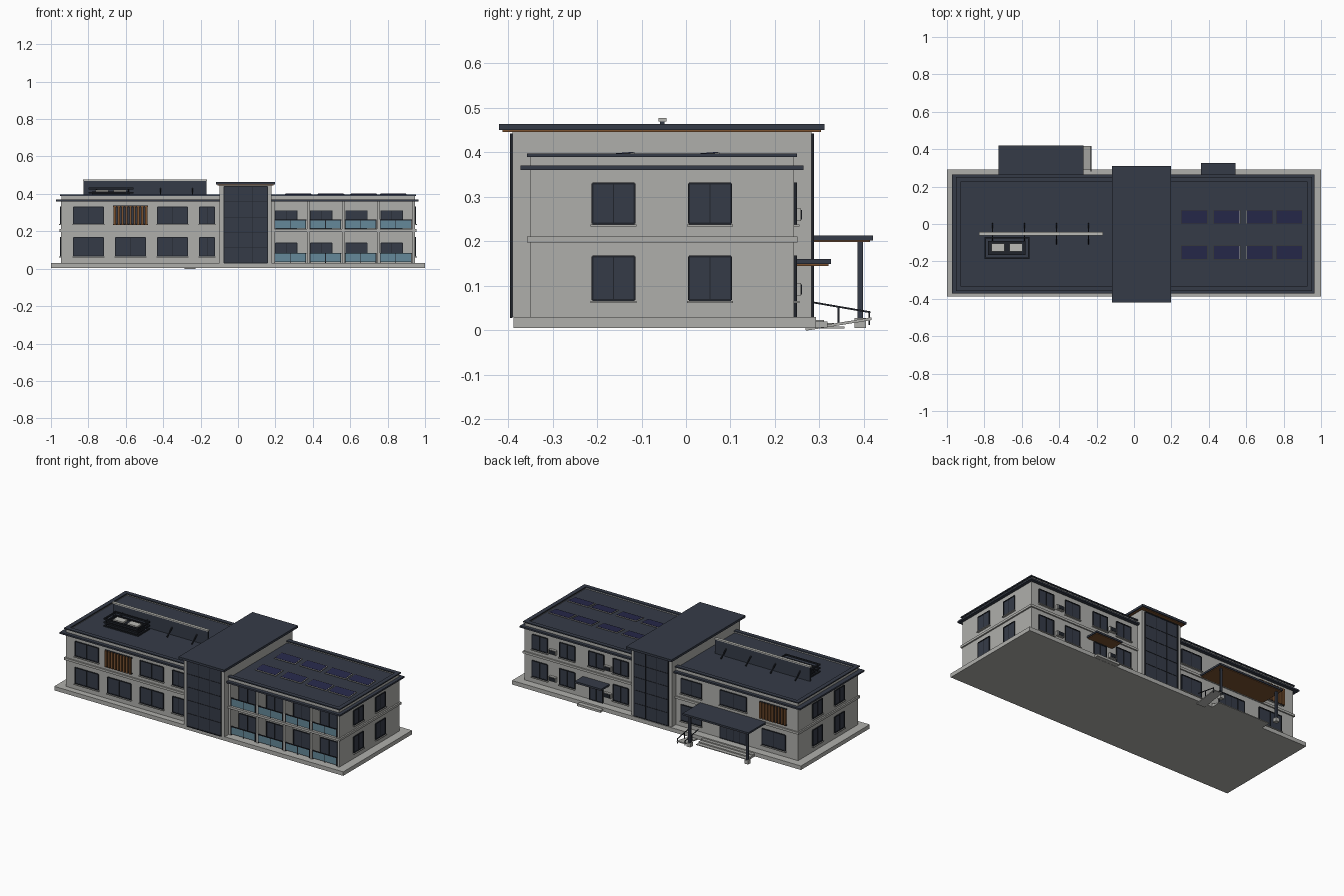
import bpy
import bmesh
from mathutils import Matrix, Vector

default_cube = bpy.data.objects.get("Cube")
if default_cube:
    bpy.data.objects.remove(default_cube)


def material(name, r, g, b):
    mat = bpy.data.materials.new(name)
    mat.use_nodes = True
    mat.diffuse_color = (r, g, b, 1)
    shader = mat.node_tree.nodes["Principled BSDF"]
    shader.inputs["Base Color"].default_value = (r, g, b, 1)
    shader.inputs["Roughness"].default_value = 0.8
    return mat


plaster = material("plaster", .43, .43, .41)
slate = material("slate", .036, .044, .064)
trim = material("dark trim", .014, .017, .024)
timber = material("timber", .2, .085, .03)
railing_glass = material("railing glass", .13, .25, .32)
solar_blue = material("solar blue", .02, .022, .07)
pale_metal = material("pale metal", .5, .5, .47)


class Part:
    """Collects boxes into one named object of one colour."""

    def __init__(self, name, mat):
        self.name, self.mat, self.bm = name, mat, bmesh.new()

    def box(self, x, y, z, matrix=None):
        size = Vector((x[1] - x[0], y[1] - y[0], z[1] - z[0]))
        centre = Vector((x[0] + x[1], y[0] + y[1], z[0] + z[1])) / 2
        place = Matrix.Translation(centre)
        if matrix:
            place = place @ matrix
        place = place @ Matrix.Diagonal(size.to_4d())
        bmesh.ops.create_cube(self.bm, size=1, matrix=place)

    def ring(self, x, y, z, width):
        """Four bars around a rectangle."""
        for edge in ((y[0], y[0] + width), (y[1] - width, y[1])):
            self.box(x, edge, z)
        inner = (y[0] + width, y[1] - width)
        for edge in ((x[0], x[0] + width), (x[1] - width, x[1])):
            self.box(edge, inner, z)

    def finish(self):
        mesh = bpy.data.meshes.new(self.name)
        self.bm.to_mesh(mesh)
        self.bm.free()
        mesh.materials.append(self.mat)
        obj = bpy.data.objects.new(self.name, mesh)
        bpy.context.collection.objects.link(obj)


def around(centre, half):
    return (centre - half, centre + half)


# Main dimensions
FRONT, BACK, SIDE = -.35, .243, .946
RECESS = FRONT + .08
TOWER_X, TOWER_Y = (-.1, .18), (-.39, .282)
GROUND, EAVE = .03, .36
UPPER, LOWER = (.24, .33), (.068, .166)
BAYS = [.185 + .188 * i for i in range(5)]

# Plinth, wings and tower
plinth = Part("plinth", plaster)
plinth.box((-1, 1), (-.388, .292), (.005, GROUND))
plinth.finish()

walls = Part("wing_walls", plaster)
walls.box((-SIDE, 0), (FRONT, BACK), (GROUND, EAVE))
walls.box((0, SIDE), (RECESS, BACK), (GROUND, EAVE))
walls.finish()

tower = Part("tower", plaster)
tower.box(TOWER_X, TOWER_Y, (GROUND, .45))
tower.finish()

# Floor band around the wings
band = Part("floor_band", plaster)
band.box(around(0, .955), (FRONT - .008, BACK + .008), (.197, .211))
band.finish()

# Eaves, parapet, coping and roof deck
eaves = Part("eaves", slate)
eaves.box(around(-.004, .97), (-.372, .264), (EAVE, .37))
eaves.finish()
parapet = Part("parapet", plaster)
parapet.ring(around(0, .945), (FRONT, BACK), (.37, .39), .012)
parapet.finish()
coping = Part("coping", slate)
coping.ring(around(0, .953), (-.358, .25), (.39, .397), .026)
coping.finish()
deck = Part("roof_deck", slate)
deck.box(around(0, .934), (-.339, .232), (.37, .382))
deck.finish()
tower_roof = Part("tower_roof", slate)
tower_roof.box((-.117, .198), (-.42, .311), (.45, .464))
tower_roof.finish()
soffit = Part("tower_soffit", timber)
soffit.box((-.11, .19), (-.413, .304), (.446, .45))
soffit.finish()

# Windows: pane, frame bars and sill on any wall
panes = Part("window_panes", slate)
frames = Part("window_frames", trim)
sills = Part("window_sills", plaster)


def window(wall, axis, side, u, z, mullions=1, rows=1, sill=True):
    """Wall position, its axis, outward sign, span along the wall, heights."""

    def put(part, span, heights, inner, outer):
        depth = tuple(sorted((wall + side * inner, wall + side * outer)))
        if axis == "x":
            part.box(depth, span, heights)
        else:
            part.box(span, depth, heights)

    bar = .0025
    put(panes, u, z, -.002, .003)
    for edge in u:
        put(frames, around(edge, bar), z, 0, .006)
    for edge in z:
        put(frames, u, around(edge, bar), 0, .006)
    for i in range(1, mullions + 1):
        middle = u[0] + (u[1] - u[0]) * i / (mullions + 1)
        put(frames, around(middle, bar / 2), z, 0, .005)
    for i in range(1, rows):
        level = z[0] + (z[1] - z[0]) * i / rows
        put(frames, u, around(level, bar / 2), 0, .005)
    if sill:
        put(sills, (u[0] - .005, u[1] + .005), (z[0] - .007, z[0] - .002), 0, .012)


for z in (UPPER, LOWER):
    # Both end walls
    for side in (-1, 1):
        for y in (-.163, .054):
            window(side * SIDE, "x", side, around(y, .047), z)
    # Front of the plain wing
    for x in (-.8, -.575, -.35):
        window(FRONT, "y", -1, around(x, .08), z)
    window(FRONT, "y", -1, around(-.165, .04), z)
    # Back of the balcony wing
    for x in (.84, .65, .45, .28):
        if z is UPPER or x != .45:
            window(BACK, "y", 1, around(x, .052), z)
    # Back of the plain wing
    window(BACK, "y", 1, around(-.21, .07), z)
    window(BACK, "y", 1, around(-.78, .08), z)
    # Recessed balcony openings
    for x in BAYS[:4]:
        base = z[0] - .025
        window(RECESS, "y", -1, (x + .015, x + .13), (base, base + .095), sill=False)
window(BACK, "y", 1, around(-.5, .09), UPPER)

# Entrance doors and the tower's tall glazing
window(BACK, "y", 1, around(-.5, .09), (GROUND, .16), 3, sill=False)
window(BACK, "y", 1, around(.45, .045), (GROUND, .14), sill=False)
for wall, side in zip(TOWER_Y, (-1, 1)):
    window(wall, "y", side, (-.076, .158), (GROUND, .44), 2, 5, False)
for part in (panes, frames, sills):
    part.finish()

# Timber screens of upright slats
slats = Part("timber_screen_slats", timber)
rails = Part("timber_screen_rails", trim)
for x0, wall, side in ((-.575, FRONT, -1), (-.78, BACK, 1)):
    for i in range(9):
        x = x0 + (i - 4) * .021
        slats.box(around(x, .006), around(wall + side * .014, .006), (.234, .336))
    for z in (.236, .334):
        rails.box(around(x0, .093), around(wall + side * .009, .004), around(z, .003))
slats.finish()
rails.finish()

# Balcony dividers, floors and glass railings
fins = Part("balcony_dividers", plaster)
for x in BAYS:
    fins.box(around(x + .002, .007), (FRONT, RECESS), (GROUND, EAVE))
fins.finish()
glass = Part("balcony_glass", railing_glass)
handrails = Part("balcony_handrails", trim)
for x in BAYS[:4]:
    for z in (GROUND + .007, .214):
        glass.box((x + .011, x + .178), around(FRONT + .004, .002), (z, z + .044))
        handrails.box((x + .009, x + .18), around(FRONT + .004, .004), (z + .044, z + .048))
        for post in (.012, .095, .177):
            handrails.box(around(x + post, .002), around(FRONT + .004, .003), (z - .006, z + .045))
glass.finish()
handrails.finish()

# Back canopies with timber undersides
canopies = Part("canopies", slate)
linings = Part("canopy_linings", timber)
for x, y, z in (((-.725, -.27), .42, .202), ((.358, .543), .326, .149)):
    canopies.box(x, (BACK, y), (z, z + .011))
    linings.box((x[0] + .006, x[1] - .006), (BACK, y - .006), (z - .004, z))
canopies.finish()
linings.finish()
columns = Part("canopy_columns", slate)
footings = Part("column_footings", plaster)
for x in (-.7, -.3):
    columns.box(around(x, .007), around(.392, .006), (.025, .202))
    footings.box(around(x, .013), around(.392, .013), (.005, .028))
columns.finish()
footings.finish()

# Entrance steps, ramp and ramp rails
steps = Part("entrance_steps", plaster)
for i in range(3):
    steps.box((-.68, -.32), (.28, .31 + .023 * i), (.004, .023 - .007 * i))
steps.box((.37, .53), (.28, .318), (.006, .02))
steps.finish()
ramp = Part("entrance_ramp", plaster)
tilt = Matrix.Rotation(.16, 4, "X")
ramp.box((-.285, -.228), (.268, .418), (.011, .017), tilt)
ramp.finish()
ramp_rails = Part("ramp_rails", trim)
for x in (-.283, -.23):
    ramp_rails.box(around(x, .002), (.28, .416), (.05, .054), Matrix.Rotation(-.17, 4, "X"))
    for y, top in ((.343, .053), (.412, .042)):
        ramp_rails.box(around(x, .002), around(y, .002), (.012, top))
ramp_rails.finish()

# Wall mounted cooling units
coolers = Part("wall_coolers", plaster)
grilles = Part("cooler_grilles", trim)
for x in (.745, .365):
    for z in (.26, .092):
        coolers.box(around(x, .024), (BACK, BACK + .016), around(z, .014))
        grilles.box(around(x, .02), (BACK + .015, BACK + .018), around(z, .011))
coolers.finish()
grilles.finish()

# Solar panels in two rows, with pale frames
panels = Part("solar_panels", solar_blue)
panel_frames = Part("solar_frames", pale_metal)
lean = Matrix.Rotation(.08, 4, "X")
for x in (.322, .497, .672, .83):
    for y in (.038, -.152):
        panel_frames.box(around(x, .072), around(y, .038), (.393, .397), lean)
        panels.box(around(x, .068), around(y, .034), (.395, .3985), lean)
panels.finish()
panel_frames.finish()

# Rooftop screen wall with a pale cap and braces
screen = Part("roof_screen", slate)
screen.box((-.826, -.168), around(-.053, .005), (.38, .47))
screen.finish()
cap = Part("roof_screen_cap", pale_metal)
cap.box((-.83, -.165), around(-.053, .009), (.47, .477))
cap.finish()
braces = Part("roof_screen_braces", trim)
for i in range(4):
    x = -.757 + .171 * i
    for side in (-1, 1):
        stay = Matrix.Rotation(side * .9, 4, "X")
        braces.box(around(x, .003), around(-.053 + side * .028, .003), (.375, .445), stay)
braces.finish()

# Rooftop cooling plant inside a low enclosure
enclosure = Part("plant_enclosure", trim)
for z in (.38, .402, .424):
    enclosure.ring((-.8, -.56), (-.187, -.07), (z, z + .009), .008)
enclosure.box((-.78, -.58), (-.165, -.09), (.38, .412))
enclosure.finish()
fans = Part("plant_fans", pale_metal)
for x in (-.727, -.63):
    fans.box(around(x, .035), around(-.125, .022), (.411, .421))
fans.finish()
